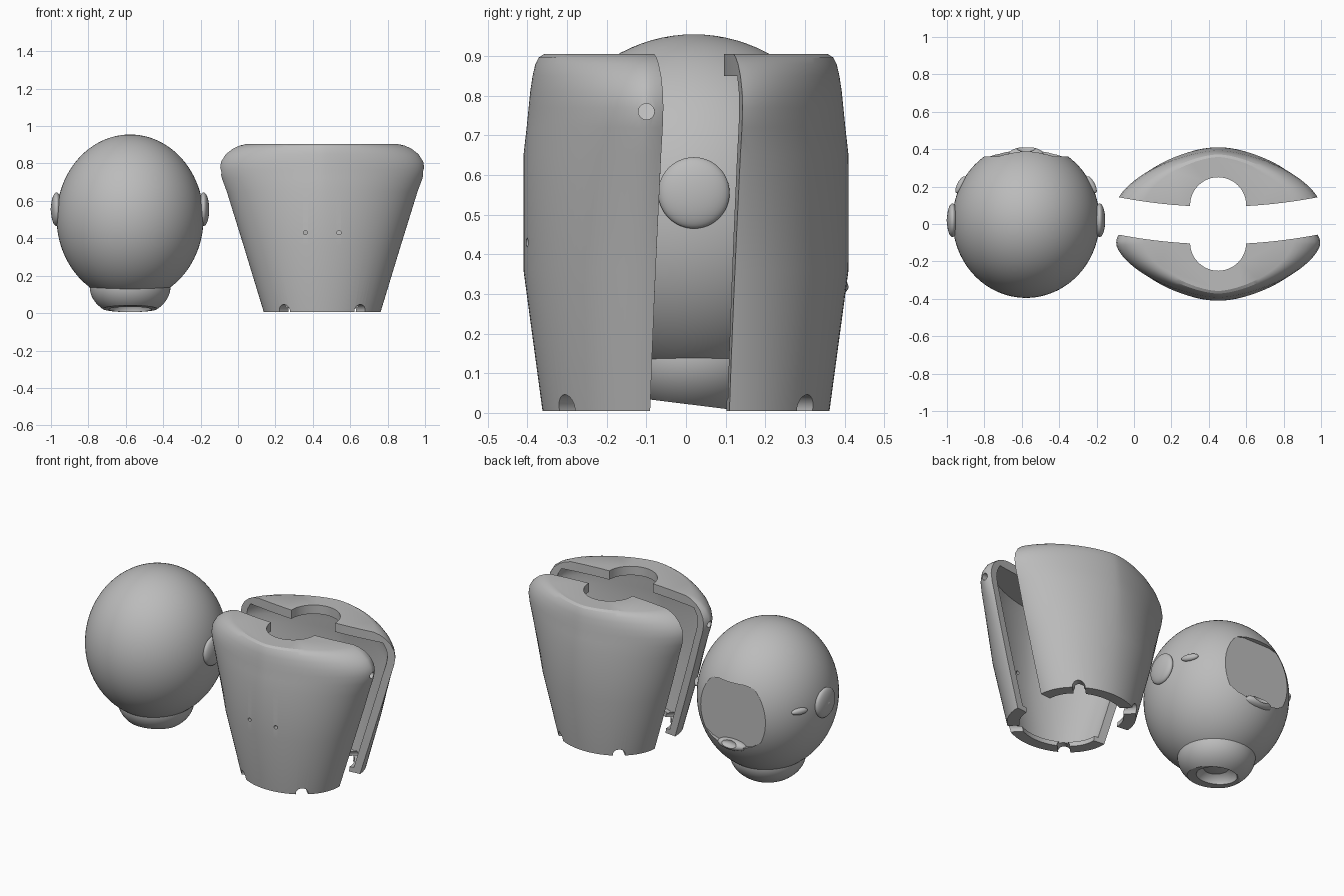
import bpy, bmesh, math
from mathutils import Matrix, Vector

if "Cube" in bpy.data.objects:
    bpy.data.objects.remove(bpy.data.objects["Cube"], do_unlink=True)

grey = bpy.data.materials.new("plain grey")
grey.use_nodes = True
grey.diffuse_color = (0.5, 0.5, 0.5, 1)
grey.node_tree.nodes["Principled BSDF"].inputs["Base Color"].default_value = (0.5, 0.5, 0.5, 1)


def make(name, bm):
    bmesh.ops.recalc_face_normals(bm, faces=bm.faces)
    mesh = bpy.data.meshes.new(name)
    bm.to_mesh(mesh)
    bm.free()
    mesh.materials.append(grey)
    ob = bpy.data.objects.new(name, mesh)
    bpy.context.scene.collection.objects.link(ob)
    return ob


def ball(name, centre, radii, turn=0, segs=48):
    bm = bmesh.new()
    m = Matrix.Translation(centre) @ Matrix.Rotation(turn, 4, 'Z') @ Matrix.Diagonal((*radii, 1))
    bmesh.ops.create_uvsphere(bm, u_segments=segs, v_segments=segs // 2, radius=1, matrix=m)
    return make(name, bm)


def rod(name, centre, radius, length, direction):
    bm = bmesh.new()
    m = Matrix.Translation(centre) @ Vector(direction).to_track_quat('Z', 'Y').to_matrix().to_4x4()
    bmesh.ops.create_cone(bm, cap_ends=True, segments=48, radius1=radius, radius2=radius,
                          depth=length, matrix=m)
    return make(name, bm)


def prism(name, points, offset):
    bm = bmesh.new()
    face = bm.faces.new([bm.verts.new(p) for p in points])
    new = bmesh.ops.extrude_face_region(bm, geom=[face])["geom"]
    bmesh.ops.translate(bm, vec=offset, verts=[v for v in new if isinstance(v, bmesh.types.BMVert)])
    return make(name, bm)


def loft(name, sections, segs=96):
    """Superellipse sections (z, half width, half depth, exponent), capped."""
    bm = bmesh.new()
    rings = []
    for z, hx, hy, n in sections:
        ring = []
        for i in range(segs):
            c, s = math.cos(math.tau * i / segs), math.sin(math.tau * i / segs)
            ring.append(bm.verts.new((math.copysign(abs(c) ** (2 / n), c) * hx,
                                      math.copysign(abs(s) ** (2 / n), s) * hy, z)))
        rings.append(ring)
    for a, b in zip(rings, rings[1:]):
        for i in range(segs):
            j = (i + 1) % segs
            bm.faces.new((a[i], a[j], b[j], b[i]))
    bm.faces.new(rings[0])
    bm.faces.new(rings[-1])
    return make(name, bm)


def cut(ob, cutter, operation='DIFFERENCE', keep=False):
    mod = ob.modifiers.new("cut", 'BOOLEAN')
    mod.operation, mod.object, mod.solver = operation, cutter, 'EXACT'
    bpy.context.view_layer.update()
    graph = bpy.context.evaluated_depsgraph_get()
    mesh = bpy.data.meshes.new_from_object(ob.evaluated_get(graph))
    ob.modifiers.clear()
    ob.data = mesh
    if not keep:
        bpy.data.objects.remove(cutter, do_unlink=True)


def smooth(ob, angle=30):
    bpy.ops.object.select_all(action='DESELECT')
    ob.select_set(True)
    bpy.context.view_layer.objects.active = ob
    bpy.ops.object.shade_smooth_by_angle(angle=math.radians(angle))


# Head with a flat recessed face on the back
HX, HY = -0.577, 0.02
head = ball("head", (HX, HY, 0.51), (0.393, 0.415, 0.445), segs=96)
half = [(0.09, 0.715), (0.17, 0.695), (0.22, 0.6), (0.26, 0.5), (0.25, 0.42), (0.14, 0.345), (0.06, 0.32)]
outline = half + [(-x, z) for x, z in reversed(half)]
cut(head, prism("face_cutter", [(HX + x, 0.362, z) for x, z in outline], (0, 0.3, 0)))
smooth(head)

# Small beak under the face, notched in the middle
beak = ball("beak", (HX, 0.37, 0.325), (0.095, 0.042, 0.032))
cut(beak, ball("beak_cutter", (HX, 0.42, 0.345), (0.06, 0.035, 0.03)))
smooth(beak)

# Neck with a slanted, hollow underside
neck = ball("neck", (HX, 0.02, 0.14), (0.216, 0.216, 0.16), segs=64)
bm = bmesh.new()
slant = Matrix.Translation((HX, 0, 0.0225)) @ Matrix.Rotation(-0.124, 4, 'X')
bmesh.ops.create_cube(bm, size=1, matrix=slant @ Matrix.Translation((0, 0, -0.5)))
cut(neck, make("neck_cutter", bm))
cut(neck, ball("hollow_cutter", (HX, 0.02, 0.01), (0.115, 0.115, 0.08)))
smooth(neck)

# Ears and cheek bumps
for side, word in ((1, "left"), (-1, "right")):
    smooth(ball(word + "_ear", (HX + side * 0.393, HY, 0.555), (0.03, 0.09, 0.09)))
    smooth(ball(word + "_cheek", (HX + side * 0.35, 0.21, 0.56), (0.018, 0.05, 0.02), side * 0.48))
smooth(ball("ear_stud", (HX - 0.42, HY, 0.555), (0.005, 0.013, 0.013), segs=24))

# Hollow body, built closed around the origin
sections = [(0.005, 0.312, 0.262, 2), (0.36, 0.42, 0.31, 1.9), (0.65, 0.51, 0.31, 1.68),
            (0.72, 0.536, 0.302, 1.62), (0.77, 0.547, 0.297, 1.6), (0.81, 0.54, 0.293, 1.6),
            (0.85, 0.515, 0.287, 1.6), (0.88, 0.476, 0.28, 1.6), (0.896, 0.44, 0.272, 1.6),
            (0.905, 0.40, 0.258, 1.6)]
body = loft("front_shell", sections)
cavity = [(-0.05, 0.235, 0.19, 2), (0.035, 0.245, 0.2, 2), (0.036, 0.272, 0.225, 2)]
cavity += [(z, hx - 0.05, hy - 0.045, n) for z, hx, hy, n in sections[1:7]]
cut(body, loft("cavity_cutter", cavity))

# Neck opening, pivot hole and four cable notches
cut(body, rod("opening_cutter", (0, 0, 0.9), 0.15, 0.3, (0, 0, 1)))
cut(body, rod("pivot_cutter", (0, 0, 0.76), 0.02, 1.4, (1, 0, 0)))
for sx in (1, -1):
    cut(body, rod("notch_cutter", (0, 0, 0.012), 0.034, 1.2, (sx, 1, 0)))

# Split along a curved seam and pull the halves apart
back = body.copy()
back.data = body.data.copy()
back.name = "back_shell"
bpy.context.scene.collection.objects.link(back)
steps = [i / 20 - 0.7 for i in range(29)]
seam = [(x, 0.18 * x * x - 0.008, -0.2) for x in steps] + [(0.7, -0.6, -0.2), (-0.7, -0.6, -0.2)]
splitter = prism("seam_cutter", seam, (0, 0, 1.5))
cut(body, splitter, 'INTERSECT', keep=True)
cut(back, splitter)
for ob, y in ((body, -0.1), (back, 0.1)):
    ob.location = (0.45, y, 0)

# Two small slots in the front
for x in (0.36, 0.54):
    cut(body, rod("slot_cutter", (x, -0.4, 0.43), 0.011, 0.2, (0, 1, 0)))
for ob in (body, back):
    smooth(ob, 25)
